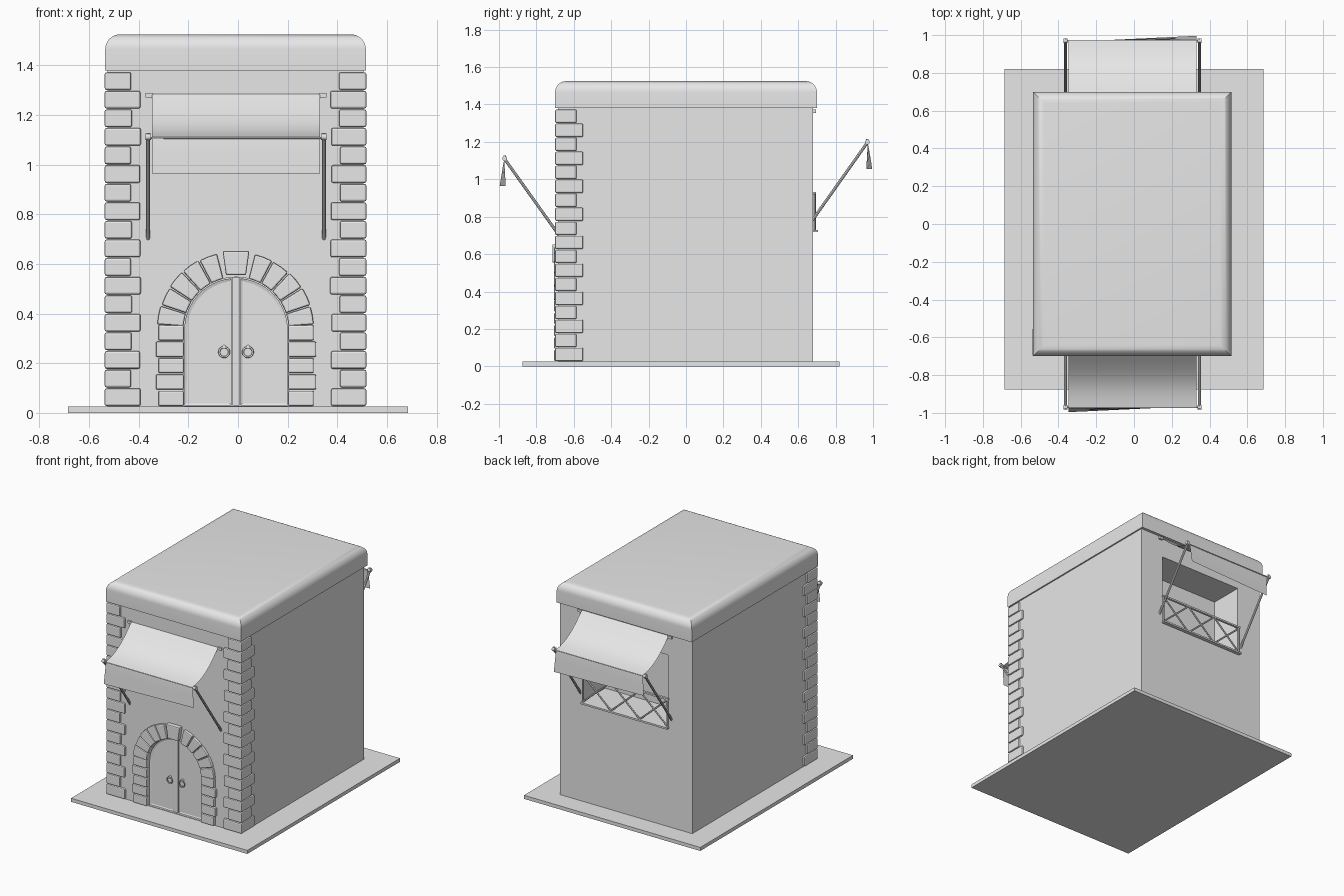
import bpy, bmesh, math, random
from mathutils import Vector, Matrix

random.seed(4)
if "Cube" in bpy.data.objects:
    bpy.data.objects.remove(bpy.data.objects["Cube"], do_unlink=True)

stone = bpy.data.materials.new("plain_grey")
stone.use_nodes = True
GREY = (0.8, 0.8, 0.8, 1)
stone.diffuse_color = GREY
stone.node_tree.nodes["Principled BSDF"].inputs["Base Color"].default_value = GREY
CX = -0.008  # centre line of the building


def finish(name, bm, smooth=None, bevel=0):
    bmesh.ops.recalc_face_normals(bm, faces=bm.faces)
    mesh = bpy.data.meshes.new(name)
    bm.to_mesh(mesh)
    bm.free()
    ob = bpy.data.objects.new(name, mesh)
    bpy.context.collection.objects.link(ob)
    mesh.materials.append(stone)
    if bevel:
        mod = ob.modifiers.new("soft_edges", 'BEVEL')
        mod.width = bevel
        mod.segments = 2
    if smooth:
        bpy.ops.object.select_all(action='DESELECT')
        ob.select_set(True)
        bpy.context.view_layer.objects.active = ob
        bpy.ops.object.shade_smooth_by_angle(angle=math.radians(smooth))
    return ob


def add_box(bm, lo, hi):
    lo, hi = Vector(lo), Vector(hi)
    m = Matrix.Translation((lo + hi) / 2) @ Matrix.Diagonal((*(hi - lo), 1))
    return bmesh.ops.create_cube(bm, size=1, matrix=m)["verts"]


def box(name, lo, hi, **kw):
    bm = bmesh.new()
    add_box(bm, lo, hi)
    return finish(name, bm, **kw)


def add_prism(bm, pts, y0, y1):
    """Extrude an x-z outline from y0 (front) to y1; returns the front face."""
    front = bm.faces.new([bm.verts.new((x, y0, z)) for x, z in pts])
    back = bmesh.ops.extrude_face_region(bm, geom=[front], use_keep_orig=True)
    for v in back["geom"]:
        if isinstance(v, bmesh.types.BMVert):
            v.co.y = y1
    return front


def add_rod(bm, a, b, r, sides=8):
    a, b = Vector(a), Vector(b)
    d = b - a
    m = Matrix.Translation((a + b) / 2) @ d.to_track_quat('Z', 'Y').to_matrix().to_4x4()
    bmesh.ops.create_cone(bm, cap_ends=True, segments=sides, radius1=r, radius2=r,
                          depth=d.length, matrix=m)


def cut(ob, cutter):
    cutter.hide_render = True
    mod = ob.modifiers.new("opening", 'BOOLEAN')
    mod.operation = 'DIFFERENCE'
    mod.solver = 'EXACT'
    mod.object = cutter
    bpy.context.view_layer.objects.active = ob
    bpy.ops.object.modifier_apply(modifier=mod.name)
    bpy.data.objects.remove(cutter, do_unlink=True)


# Ground slab and walls
box("ground_slab", (-0.685, -0.875, 0), (0.685, 0.82, 0.025))
walls = box("walls", (-0.525, -0.685, 0.02), (0.505, 0.68, 1.4))

# Roof cap with rounded upper edges
bm = bmesh.new()
add_box(bm, (-0.535, -0.7, 1.38), (0.515, 0.7, 1.525))
top = [e for e in bm.edges if all(v.co.z > 1.5 for v in e.verts)]
bmesh.ops.bevel(bm, geom=top, offset=0.06, segments=8, profile=0.5, affect='EDGES')
finish("roof_cap", bm, smooth=35)

# Arched doorway and window recess cut into the walls
SPRING, R_IN, R_OUT = 0.335, 0.212, 0.315


def arch(r, a0, a1, n=12):
    angles = [a0 + (a1 - a0) * i / n for i in range(n + 1)]
    return [(CX + r * math.cos(a), SPRING + r * math.sin(a)) for a in angles]


bm = bmesh.new()
add_prism(bm, [(CX - R_IN, 0.028), (CX + R_IN, 0.028)] + arch(R_IN, 0, math.pi, 24), -0.8, -0.655)
cut(walls, finish("door_cutter", bm))
cut(walls, box("window_cutter", (-0.335, 0.44, 0.73), (0.32, 0.8, 1.23)))

# Corner stones on both front corners, long and short in turn
for name, edge, side in (("left_corner_stones", 0.517, 1), ("right_corner_stones", -0.537, -1)):
    bm = bmesh.new()
    count, z0, pitch = 18, 0.028, 0.0749
    for i in range(count):
        long = i % 2 == 0
        reach = (0.143 if long else 0.108) + random.uniform(-0.003, 0.003)
        depth = 0.15 if long else 0.115
        z = z0 + i * pitch
        xs = sorted((edge, edge - side * reach))
        add_box(bm, (xs[0], -0.7, z), (xs[1], -0.7 + depth, z + pitch - 0.004))
    finish(name, bm, bevel=0.007)

# Door surround: jamb stones, arch stones and keystone
bm = bmesh.new()
for side in (-1, 1):
    for i in range(5):
        z = 0.028 + i * 0.066
        outer = R_OUT + (0.008 if i % 2 else -0.002)
        xs = sorted((CX + side * (R_IN - 0.002), CX + side * outer))
        add_box(bm, (xs[0], -0.705, z), (xs[1], -0.64, z + 0.061))
    first, last, n = math.radians(4), math.radians(77), 5
    step = (last - first) / n
    for i in range(n):
        a, b = first + i * step, first + (i + 1) * step - 0.02
        r = R_OUT + random.uniform(-0.005, 0.004)
        pts = arch(R_IN, a, b, 2) + arch(r, b, a, 2)
        add_prism(bm, [(CX + side * (x - CX), z) for x, z in pts], -0.705, -0.64)
add_prism(bm, [(CX - 0.04, 0.555), (CX + 0.04, 0.555), (CX + 0.054, 0.652), (CX - 0.054, 0.652)],
          -0.715, -0.64)
finish("door_surround", bm, bevel=0.006)

# Double door: two panelled leaves, a middle strip and ring pulls
for name, side in (("left_door_leaf", 1), ("right_door_leaf", -1)):
    bm = bmesh.new()
    pts = [(CX + 0.018, 0.03), (CX + 0.208, 0.03)] + arch(0.208, 0, math.radians(85))
    face = add_prism(bm, [(CX + side * (x - CX), z) for x, z in pts], -0.672, -0.65)
    bmesh.ops.recalc_face_normals(bm, faces=bm.faces)
    bmesh.ops.inset_region(bm, faces=[face], thickness=0.012, depth=-0.004)
    finish(name, bm)
    bpy.ops.mesh.primitive_torus_add(major_radius=0.02, minor_radius=0.004, major_segments=20,
                                     minor_segments=8, rotation=(math.pi / 2, 0, 0),
                                     location=(CX + side * 0.048, -0.679, 0.245))
    ring = bpy.context.object
    ring.name = name.replace("leaf", "ring")
    ring.data.materials.append(stone)
    bpy.ops.object.shade_smooth()
    bm = bmesh.new()
    x = CX + side * 0.048
    add_rod(bm, (x, -0.665, 0.267), (x, -0.686, 0.267), 0.008, 10)
    finish(name.replace("leaf", "ring_mount"), bm, smooth=40)
box("door_middle_strip", (CX - 0.015, -0.676, 0.03), (CX + 0.015, -0.65, 0.545))


# Awnings: a sagging cloth with a hanging skirt, two arms and wall brackets
def awning(prefix, place, high, low, hem, arm_foot, wall):
    n, half = 14, 0.338
    profile = []
    for i in range(n + 1):
        t = i / n
        sag = 0.035 * math.sin(math.pi * t)
        profile.append((wall - (0.97 + wall) * t, high + (low - high) * t - sag, 0))
    for i in range(1, 5):
        t = i / 4
        profile.append((-0.972 - 0.008 * t, low + (hem - low) * t, t))
    bm = bmesh.new()
    rows = []
    for y, z, skew in profile:
        rows.append([bm.verts.new((s * half, y + s * 0.016 * skew, z)) for s in (-1, 1)])
    for p, q in zip(rows, rows[1:]):
        bm.faces.new((p[0], p[1], q[1], q[0]))
    bm.transform(place)
    finish(prefix + "_awning_cloth", bm, smooth=50)

    bm = bmesh.new()
    for s in (-1, 1):
        x = s * 0.354
        add_rod(bm, (x, -0.675, arm_foot - 0.015), (x, -0.972, low), 0.008)
        add_rod(bm, (x - 0.011, -0.97, low), (x + 0.011, -0.97, low), 0.013, 10)
        add_rod(bm, (x, -0.97, low - 0.015), (x, -0.97, low + 0.015), 0.007)
    add_rod(bm, (-0.36, -0.97, low - 0.004), (0.36, -0.97, low - 0.004), 0.004)
    bm.transform(place)
    finish(prefix + "_awning_arms", bm, smooth=40)

    bm = bmesh.new()
    for s in (-1, 1):
        xs = sorted((s * 0.335, s * 0.365))
        add_box(bm, (xs[0], -0.695, high - 0.015), (xs[1], -0.675, high + 0.003))
    bm.transform(place)
    finish(prefix + "_awning_brackets", bm)


shift = Matrix.Translation((CX, 0, 0))
awning("front", shift, 1.285, 1.112, 0.965, 0.71, -0.69)
awning("back", shift @ Matrix.Rotation(math.pi, 4, 'Z'), 1.37, 1.2, 1.055, 0.795, -0.685)

# Window railing with crossed bars
bm = bmesh.new()
left, right, bottom, top_z, y = -0.345, 0.325, 0.725, 0.925, 0.688
add_box(bm, (left, 0.675, bottom - 0.007), (right, 0.706, bottom + 0.005))
add_box(bm, (left, 0.679, top_z - 0.006), (right, 0.695, top_z + 0.006))
bays = 3
w = (right - left) / bays
for i in range(bays):
    x = left + i * w
    add_rod(bm, (x, y, bottom), (x + w, y, top_z), 0.006, 6)
    add_rod(bm, (x, y, top_z), (x + w, y, bottom), 0.006, 6)
for x in (left + 0.006, right - 0.006):
    add_rod(bm, (x, y, bottom), (x, y, top_z), 0.006, 6)
finish("window_railing", bm)
